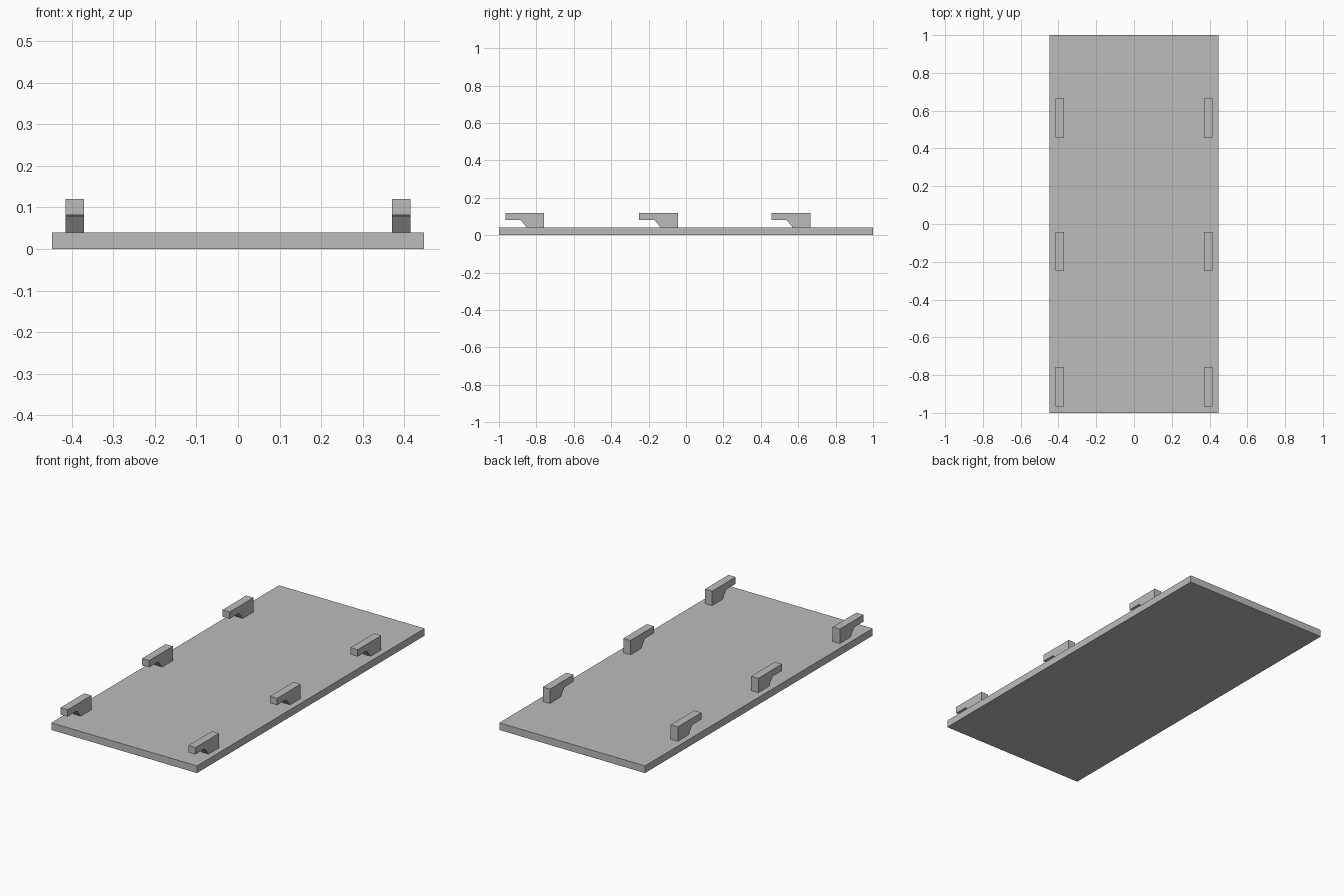
import bpy
import bmesh

default_cube = bpy.data.objects.get("Cube")
if default_cube:
    bpy.data.objects.remove(default_cube, do_unlink=True)

grey = bpy.data.materials.new("plain grey")
grey.use_nodes = True
colour = (0.5, 0.5, 0.5, 1)
grey.diffuse_color = colour
grey.node_tree.nodes["Principled BSDF"].inputs["Base Color"].default_value = colour


def extrude_profile(name, points, width, location):
    """Extrude a (y, z) profile along x, centred on the location."""
    bm = bmesh.new()
    face = bm.faces.new([bm.verts.new((-width / 2, y, z)) for y, z in points])
    result = bmesh.ops.extrude_face_region(bm, geom=[face])
    moved = [v for v in result["geom"] if isinstance(v, bmesh.types.BMVert)]
    bmesh.ops.translate(bm, verts=moved, vec=(width, 0, 0))
    bmesh.ops.recalc_face_normals(bm, faces=bm.faces)
    mesh = bpy.data.meshes.new(name)
    bm.to_mesh(mesh)
    bm.free()
    mesh.materials.append(grey)
    obj = bpy.data.objects.new(name, mesh)
    obj.location = location
    bpy.context.collection.objects.link(obj)
    return obj


# Flat base plate
thickness = 0.04
extrude_profile("base_plate", [(-1, 0), (1, 0), (1, thickness), (-1, thickness)],
                0.896, (0, 0, 0))

# Hooks: a foot with a sloped front and an arm reaching forward
hook_profile = [(0, 0.08), (0, 0.042), (0.078, 0.042), (0.085, 0.037),
                (0.115, 0), (0.208, 0), (0.208, 0.08)]
for row, y in (("front", -0.966), ("middle", -0.25), ("back", 0.457)):
    for side, x in (("left", 0.393), ("right", -0.393)):
        extrude_profile(f"{row}_{side}_hook", hook_profile, 0.044, (x, y, thickness))
